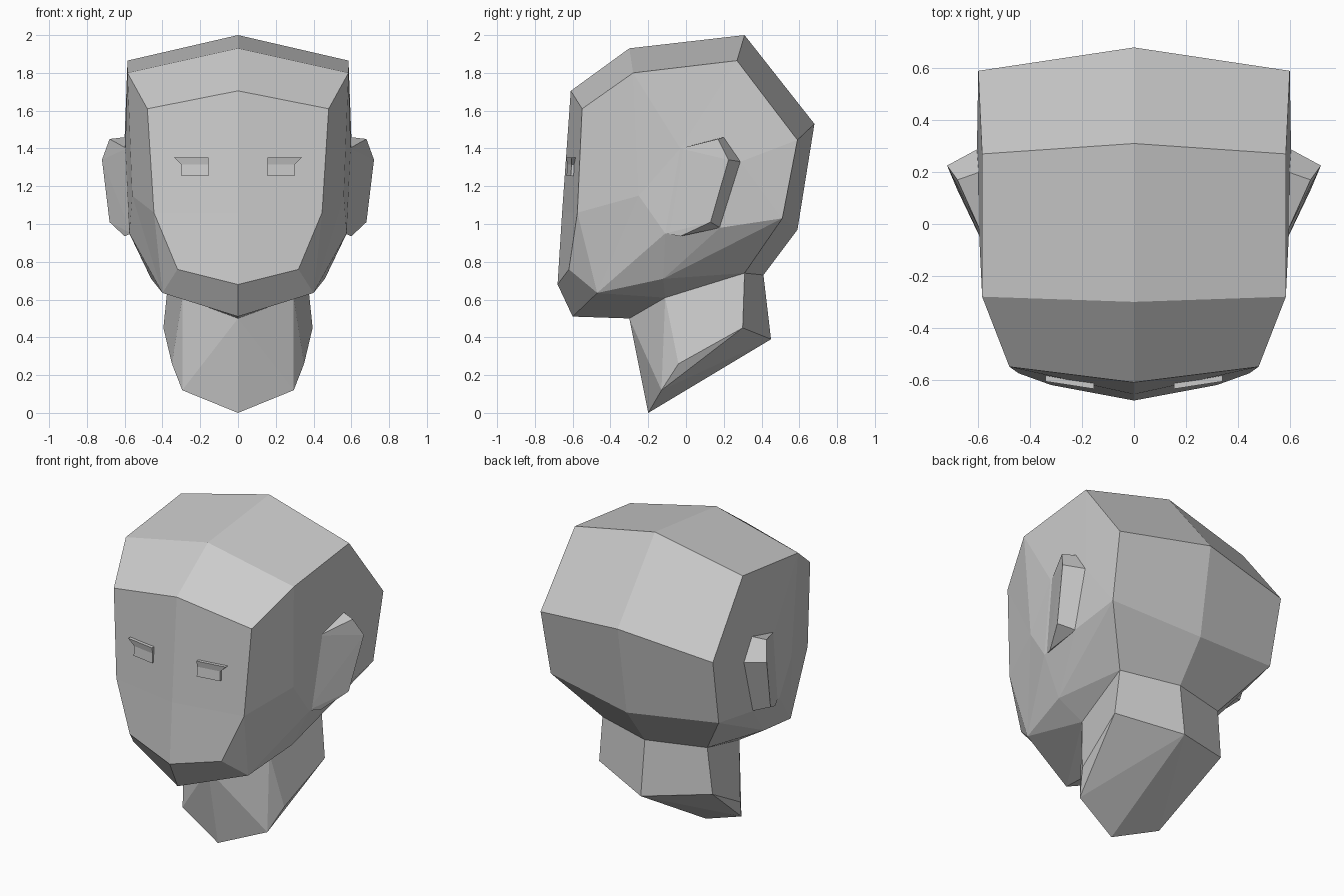
import bpy, bmesh
from mathutils import Vector

if "Cube" in bpy.data.objects:
    bpy.data.objects.remove(bpy.data.objects["Cube"])

clay = bpy.data.materials.new("light grey")
clay.diffuse_color = (0.6, 0.6, 0.6, 1)
clay.use_nodes = True
clay.node_tree.nodes["Principled BSDF"].inputs["Base Color"].default_value = clay.diffuse_color


def build(name, points, faces, weld=True):
    """Make the right half from named points, mirror it over x = 0."""
    bm = bmesh.new()
    v = {k: bm.verts.new(p) for k, p in points.items()}
    for f in faces:
        bm.faces.new([v[k] for k in f.split()])
    loose = [w for w in bm.verts if not w.link_faces]
    bmesh.ops.delete(bm, geom=loose, context='VERTS')
    geom = bm.verts[:] + bm.edges[:] + bm.faces[:]
    dup = bmesh.ops.duplicate(bm, geom=geom)["geom"]
    for w in dup:
        if isinstance(w, bmesh.types.BMVert):
            w.co.x = -w.co.x
    bmesh.ops.reverse_faces(bm, faces=[f for f in dup if isinstance(f, bmesh.types.BMFace)])
    if weld:
        bmesh.ops.remove_doubles(bm, verts=bm.verts[:], dist=0.0005)
    bmesh.ops.recalc_face_normals(bm, faces=bm.faces[:])
    me = bpy.data.meshes.new(name)
    bm.to_mesh(me)
    bm.free()
    me.materials.append(clay)
    ob = bpy.data.objects.new(name, me)
    bpy.context.collection.objects.link(ob)
    return ob


# Head and neck: centre line, side rim, side panel, neck
P = dict(
    chin_low=(0, -.60, .51), chin=(0, -.68, .68), mid=(0, -.656, 1.06), brow=(0, -.61, 1.705),
    crown_f=(0, -.30, 1.93), crown_b=(0, .31, 2.0), back=(0, .68, 1.53),
    back_low=(0, .59, .97), nape=(0, .41, .73), throat=(0, -.30, .50),
    temple=(.48, -.55, 1.61), top_f=(.585, -.28, 1.80), top_b=(.585, .27, 1.865),
    rear=(.60, .59, 1.445), rear_low=(.585, .51, 1.03), jaw=(.46, -.12, .71),
    chin_side=(.40, -.47, .635), face_low=(.32, -.62, .76), face_mid=(.445, -.575, 1.06),
    cheek=(.56, -.25, 1.15), lobe=(.575, -.11, .95), ear_f=(.597, -.03, 1.40),
    ear_b=(.605, .29, 1.33), ear_low=(.59, .18, .98),
    nape_side=(.365, .31, .74), neck_top=(.295, -.11, .61), neck_back=(.395, .30, .45),
    neck_tail=(0, .45, .39), neck_low=(.35, -.04, .26), neck_front=(.295, -.13, .12),
    neck_tip=(0, -.20, 0),
)
F = [
    # face
    "chin mid face_mid face_low", "mid brow temple face_mid",
    "chin chin_low chin_side face_low",
    # crown and back
    "brow crown_f top_f temple", "crown_f crown_b top_b top_f",
    "crown_b back rear top_b", "back back_low rear_low rear", "back_low nape nape_side rear_low",
    # side panel
    "temple face_mid cheek", "temple cheek top_f", "top_f cheek ear_f",
    "top_f ear_f top_b", "ear_f ear_b top_b", "top_b ear_b rear",
    "rear ear_b rear_low", "ear_b ear_low rear_low", "ear_f lobe ear_low", "ear_f ear_low ear_b",
    "ear_f cheek lobe", "face_mid face_low chin_side", "face_mid chin_side cheek",
    "chin_side lobe cheek", "chin_side jaw lobe", "lobe jaw ear_low", "ear_low jaw rear_low",
    # underside of the jaw
    "jaw nape_side rear_low", "jaw neck_top nape_side", "chin_side neck_top jaw",
    "chin_low throat neck_top", "chin_low neck_top chin_side",
    # neck
    "nape neck_tail neck_back nape_side", "nape_side neck_back neck_low neck_top",
    "neck_top neck_low neck_front", "throat neck_top neck_front", "throat neck_front neck_tip",
    "neck_tip neck_front neck_tail", "neck_front neck_low neck_back", "neck_front neck_back neck_tail",
]
build("head_and_neck", P, F)

# Ears: a sloping front panel with a folded-back rim
E = dict(
    f1=(.59, -.03, 1.40), f2=(.565, -.11, .95),
    o1=(.68, .17, 1.45), o2=(.72, .225, 1.34), o3=(.68, .13, 1.01), o4=(.60, -.03, .935),
    b1=(.595, .20, 1.46), b2=(.60, .29, 1.33), b3=(.585, .18, .98),
)
build("ears", E, [
    "f1 f2 o2", "f1 o2 o1", "f2 o3 o2", "f2 o4 o3",
    "f1 o1 b1", "o1 o2 b2 b1", "o2 o3 b3 b2", "o3 o4 b3", "o4 f2 b3",
    "f1 b1 b2", "f1 b2 b3", "f1 b3 f2",
], weld=False)


def on_face(x, z, out):
    """Point in front of the face panel at x, z."""
    return Vector((x, -.656 + .071 * (z - 1.06) + .155 * x - out, z))


def slab(name, outline):
    """Thin block on the face; outline entries are x, z, height."""
    n = len(outline)
    pts = {}
    for i, (x, z, out) in enumerate(outline):
        pts[f"a{i}"] = on_face(x, z, out)
        pts[f"b{i}"] = on_face(x, z, -.01)
    faces = [" ".join(f"a{i}" for i in range(n)), " ".join(f"b{i}" for i in range(n))]
    faces += [f"a{i} a{(i + 1) % n} b{(i + 1) % n} b{i}" for i in range(n)]
    build(name, pts, faces, weld=False)


# Eyes: flat panel under a flared lid
slab("eyes", [(.155, 1.255, .014), (.30, 1.255, .014), (.30, 1.32, .014), (.155, 1.32, .014)])
slab("eyelids", [(.155, 1.315, .014), (.30, 1.315, .014), (.34, 1.353, .024), (.155, 1.353, .024)])
